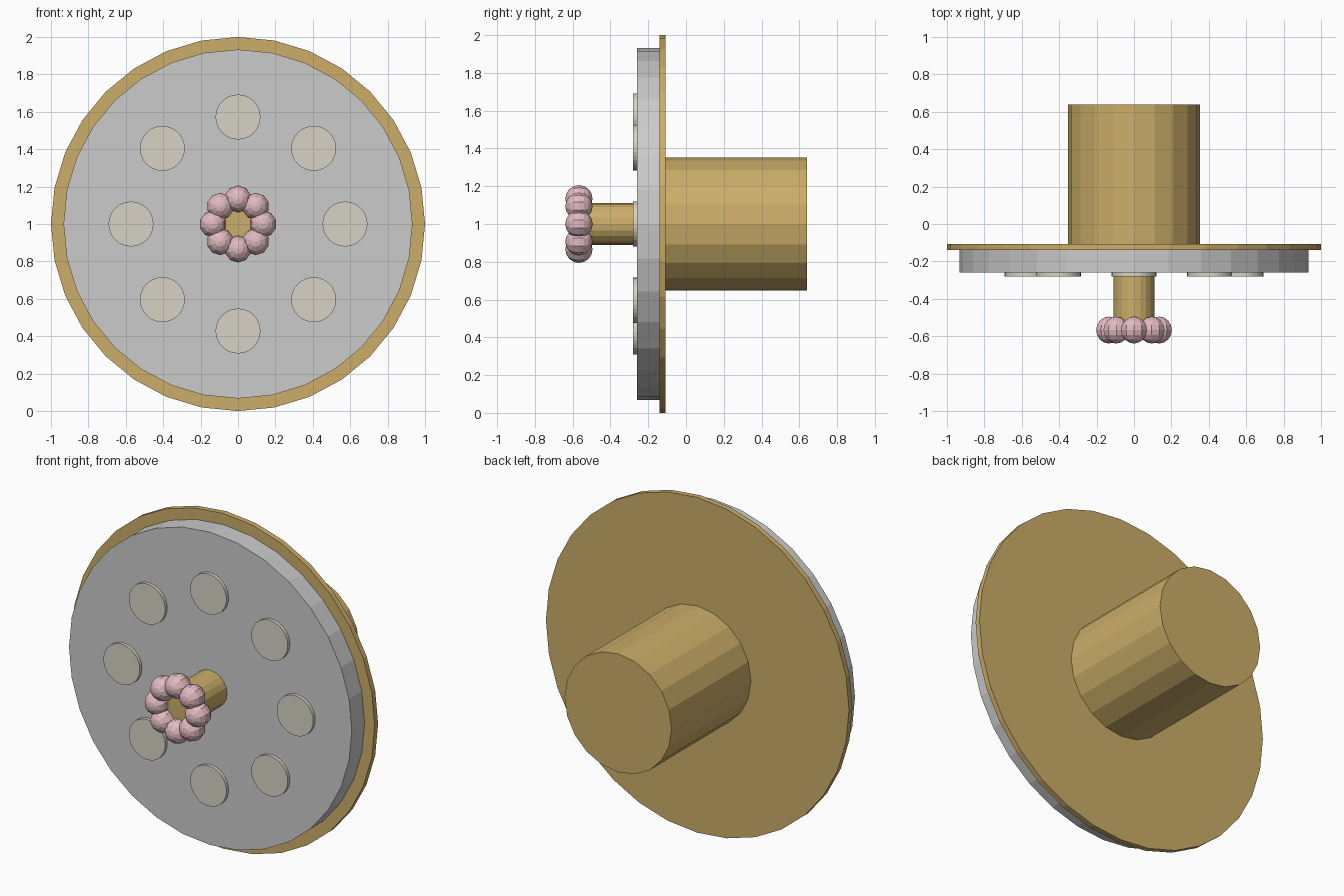
import bpy
from math import pi, cos, sin

if "Cube" in bpy.data.objects:
    bpy.data.objects.remove(bpy.data.objects["Cube"])

CZ = 1.0  # height of the common axis


def material(name, rgb):
    m = bpy.data.materials.new(name)
    m.diffuse_color = (*rgb, 1)
    m.use_nodes = True
    m.node_tree.nodes["Principled BSDF"].inputs["Base Color"].default_value = m.diffuse_color
    return m


brass = material("brass", (0.60, 0.42, 0.14))
cream = material("cream", (0.68, 0.65, 0.56))
pink = material("pink", (0.75, 0.49, 0.53))


def finish(name, mat):
    ob = bpy.context.object
    ob.name = name
    if mat:
        ob.data.materials.append(mat)
    return ob


def disc(name, r, y0, y1, sides, mat=None, x=0, z=CZ):
    """Flat-sided cylinder lying along y."""
    bpy.ops.mesh.primitive_cylinder_add(
        vertices=sides, radius=r, depth=y1 - y0,
        location=(x, (y0 + y1) / 2, z), rotation=(pi / 2, 0, 0))
    return finish(name, mat)


# Main body: rear hub, flange and grey face plate
disc("rear_hub", 0.353, -0.12, 0.64, 20, brass)
disc("flange", 1.0, -0.14, -0.108, 32, brass)
disc("face_plate", 0.933, -0.26, -0.138, 32)

# Front shaft
disc("front_shaft", 0.11, -0.565, -0.25, 20, brass)

# Eight pads on the plate and eight beads round the shaft end
for i in range(8):
    a = i * pi / 4
    disc(f"pad_{i + 1}", 0.12, -0.28, -0.255, 32, cream,
         0.572 * cos(a), CZ + 0.572 * sin(a))
    bpy.ops.mesh.primitive_uv_sphere_add(
        segments=10, ring_count=8, radius=0.072,
        location=(0.134 * cos(a), -0.567, CZ + 0.134 * sin(a)),
        rotation=(pi / 2, 0, 0))
    finish(f"bead_{i + 1}", pink)
